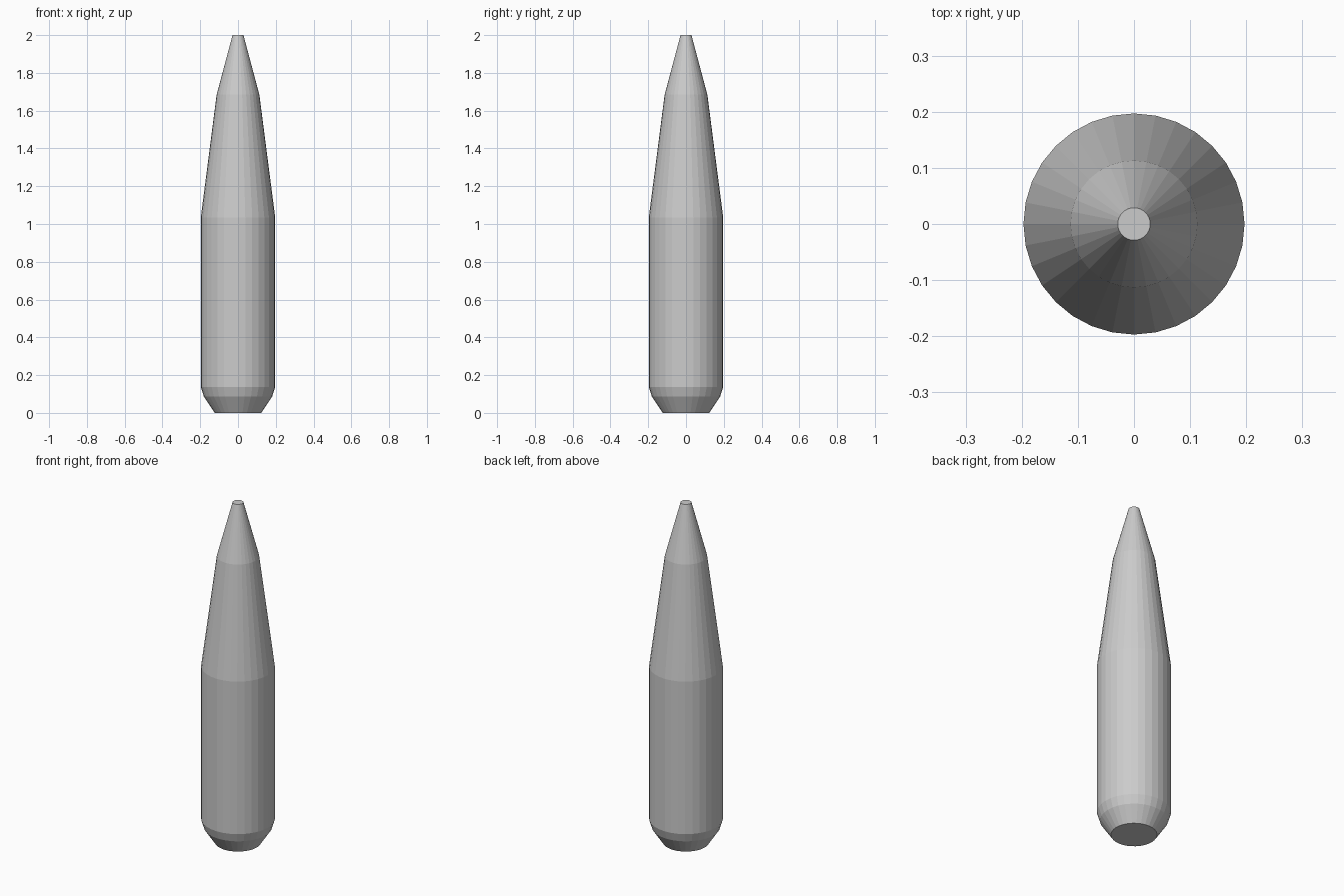
import bpy, bmesh, math

if "Cube" in bpy.data.objects:
    bpy.data.objects.remove(bpy.data.objects["Cube"])

SIDES = 32

# Profile of the turned body: (radius, height), base to tip
PROFILE = [(0.123, 0.0), (0.181, 0.087), (0.197, 0.137),
           (0.197, 1.035), (0.113, 1.685), (0.029, 2.0)]


def lathe(name, profile, sides):
    bm = bmesh.new()
    rings = []
    for r, z in profile:
        rings.append([bm.verts.new((r * math.cos(math.tau * i / sides),
                                    r * math.sin(math.tau * i / sides), z))
                      for i in range(sides)])
    for low, high in zip(rings, rings[1:]):
        for i in range(sides):
            j = (i + 1) % sides
            bm.faces.new((low[i], low[j], high[j], high[i]))
    # Flat base and blunt tip
    bm.faces.new(rings[0][::-1])
    bm.faces.new(rings[-1])
    mesh = bpy.data.meshes.new(name)
    bm.to_mesh(mesh)
    bm.free()
    obj = bpy.data.objects.new(name, mesh)
    bpy.context.collection.objects.link(obj)
    return obj


# Faceted body with chamfered base and two-stage taper
lathe("tapered_body", PROFILE, SIDES)
